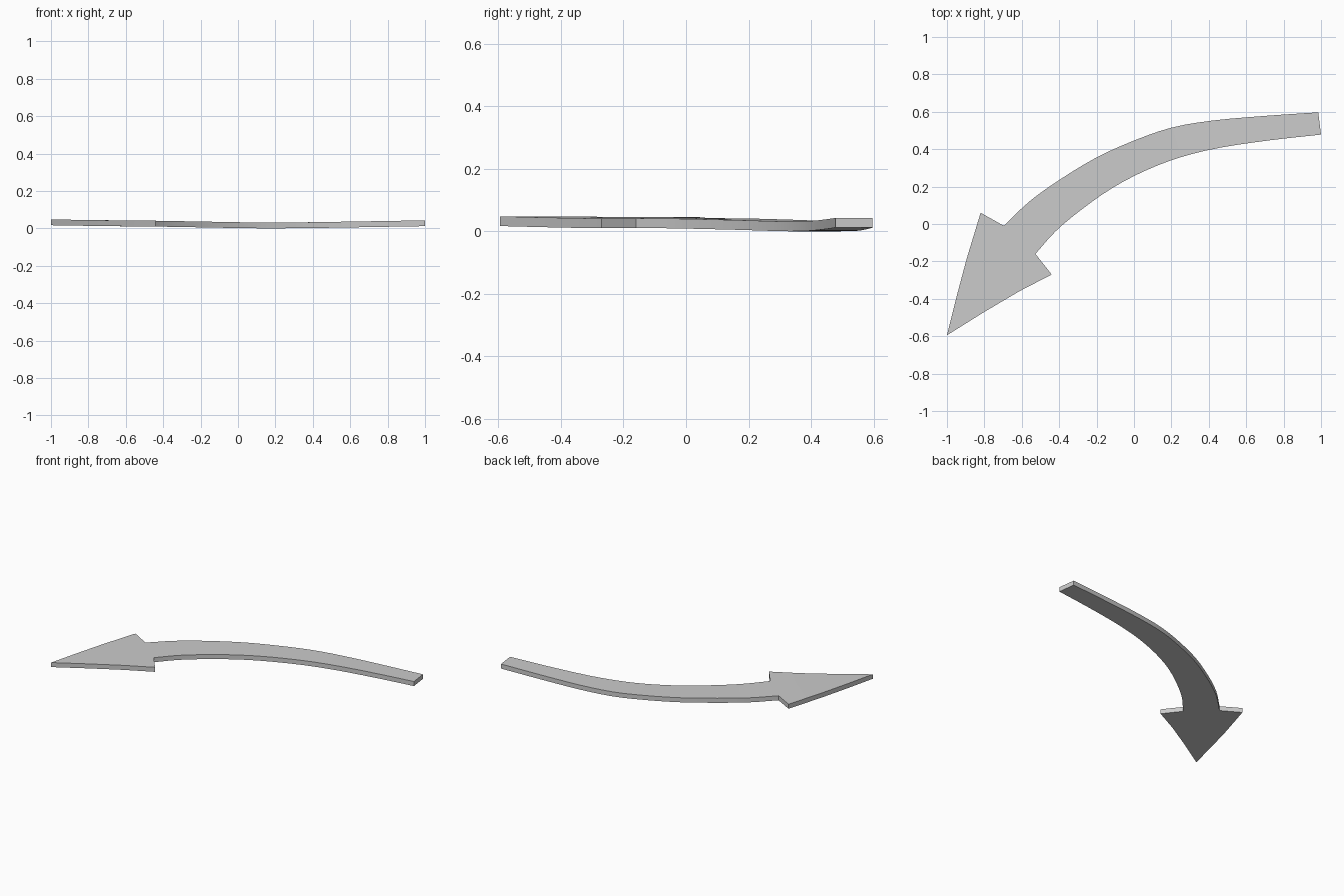
import bpy, bmesh
from mathutils import Vector

if "Cube" in bpy.data.objects:
    bpy.data.objects.remove(bpy.data.objects["Cube"])

THICK = 0.031

# Outer and inner edges of the shaft, tail to neck
OUTER = [(.985, .597), (.7, .578), (.42, .553), (.2, .515), (0, .446),
         (-.2, .356), (-.4, .235), (-.56, .12), (-.695, -.01)]
INNER = [(1, .478), (.73, .448), (.46, .408), (.25, .357), (.06, .285),
         (-.12, .19), (-.29, .07), (-.42, -.04), (-.527, -.16)]
# Edges of the head, barb to tip
HEAD_L = [(-.82, .06), (-.893, -.18), (-.95, -.393)]
HEAD_R = [(-.44, -.27), (-.612, -.359), (-.8, -.47)]
TIP = (-1, -.595)
# Gentle bend: underside height along x
BEND = [(-1, .017), (-.7, .012), (-.44, .010), (0, .002), (.16, 0),
        (.4, .002), (.7, .007), (1, .012)]


def smooth_path(pts, steps=3):
    """Catmull-Rom curve through the points."""
    p = [Vector(q) for q in pts]
    p = [2 * p[0] - p[1]] + p + [2 * p[-1] - p[-2]]
    out = []
    for a, b, c, d in zip(p, p[1:], p[2:], p[3:]):
        for i in range(steps):
            t = i / steps
            out.append(.5 * (2 * b + (c - a) * t + (2 * a - 5 * b + 4 * c - d) * t * t
                             + (3 * b - a - 3 * c + d) * t ** 3))
    return out + [p[-2]]


def height(x):
    for (x0, z0), (x1, z1) in zip(BEND, BEND[1:]):
        if x <= x1:
            return z0 + (z1 - z0) * (x - x0) / (x1 - x0)
    return BEND[-1][1]


bm = bmesh.new()


def row(pts):
    return [bm.verts.new((p[0], p[1], height(p[0]))) for p in pts]


# Shaft strip
left, right = row(smooth_path(OUTER)), row(smooth_path(INNER))
for i in range(len(left) - 1):
    bm.faces.new((left[i], left[i + 1], right[i + 1], right[i]))

# Arrow head
hl, hr, tip = row(HEAD_L), row(HEAD_R), row([TIP])[0]
bm.faces.new((left[-1], hl[0], hl[1], hr[1], hr[0], right[-1]))
bm.faces.new((hl[1], hl[2], hr[2], hr[1]))
bm.faces.new((hl[2], tip, hr[2]))

# Give the sheet its thickness
res = bmesh.ops.extrude_face_region(bm, geom=bm.faces[:], use_keep_orig=True)
top = [g for g in res["geom"] if isinstance(g, bmesh.types.BMVert)]
bmesh.ops.translate(bm, verts=top, vec=(0, 0, THICK))
bmesh.ops.recalc_face_normals(bm, faces=bm.faces[:])

mesh = bpy.data.meshes.new("curved_arrow")
bm.to_mesh(mesh)
bm.free()
arrow = bpy.data.objects.new("curved_arrow", mesh)
bpy.context.collection.objects.link(arrow)
bpy.context.view_layer.objects.active = arrow
arrow.select_set(True)
bpy.ops.object.shade_smooth_by_angle(angle=0.5)
